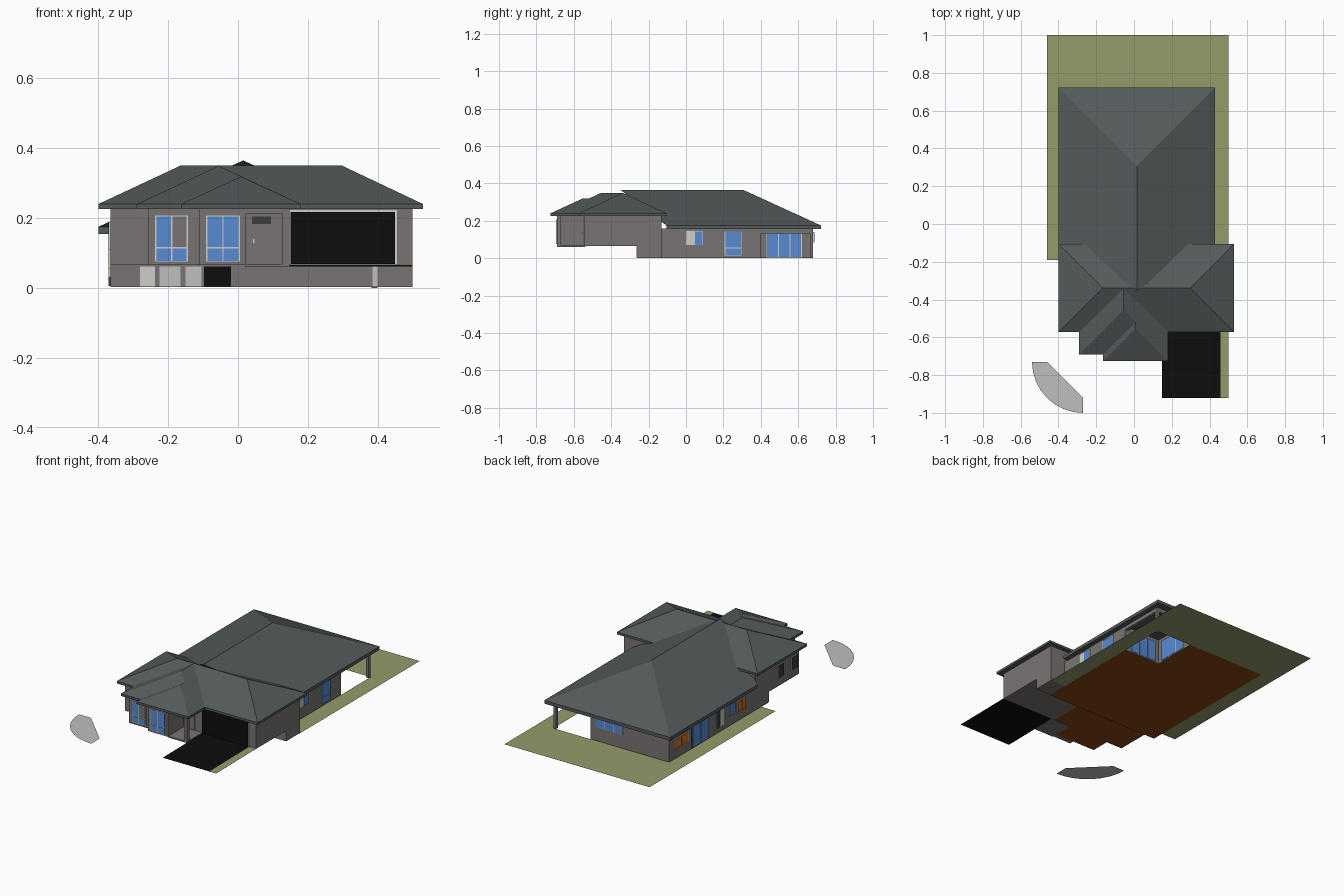
import bpy, bmesh, math

if "Cube" in bpy.data.objects:
    bpy.data.objects.remove(bpy.data.objects["Cube"])


def mat(name, r, g, b):
    m = bpy.data.materials.new(name)
    lin = [(c / 255 / 12.92 if c < 10 else ((c / 255 + 0.055) / 1.055) ** 2.4) for c in (r, g, b)]
    m.diffuse_color = (*lin, 1)
    m.use_nodes = True
    m.node_tree.nodes["Principled BSDF"].inputs["Base Color"].default_value = m.diffuse_color
    return m


WALL = mat("wall_grey", 122, 116, 116)
ROOF = mat("roof_slate", 84, 90, 91)
LAWN = mat("lawn_green", 148, 156, 107)
BLACK = mat("black", 13, 13, 13)
GLASS = mat("glass_blue", 88, 138, 210)
FRAME = mat("frame_cream", 205, 206, 200)
FLOOR = mat("floor_brown", 135, 70, 18)
ORANGE = mat("timber_orange", 205, 115, 35)
PALE = mat("pale_grey", 188, 192, 188)
DARK = mat("dark_grey", 60, 60, 62)


def mesh(name, verts, faces, m):
    me = bpy.data.meshes.new(name)
    me.from_pydata(verts, [], faces)
    bm = bmesh.new()
    bm.from_mesh(me)
    if len(faces) > 1:
        bmesh.ops.recalc_face_normals(bm, faces=bm.faces)
    bm.to_mesh(me)
    bm.free()
    me.materials.append(m)
    ob = bpy.data.objects.new(name, me)
    bpy.context.collection.objects.link(ob)
    return ob


def box(name, x0, x1, y0, y1, z0, z1, m):
    v = [(x, y, z) for z in (z0, z1) for x, y in ((x0, y0), (x1, y0), (x1, y1), (x0, y1))]
    f = [(0, 1, 2, 3), (4, 5, 6, 7)] + [(i, (i + 1) % 4, (i + 1) % 4 + 4, i + 4) for i in range(4)]
    return mesh(name, v, f, m)


def sheet(name, x0, x1, y0, y1, z, m):
    return mesh(name, [(x0, y0, z), (x1, y0, z), (x1, y1, z), (x0, y1, z)], [(0, 1, 2, 3)], m)


def plate(name, side, p, a0, a1, z0, z1, m, t=0.004):
    """Thin plate standing proud of a wall at p, facing the given side."""
    lo, hi = (p - t, p + 0.001) if side[0] == "-" else (p - 0.001, p + t)
    if side[1] == "x":
        return box(name, lo, hi, a0, a1, z0, z1, m)
    return box(name, a0, a1, lo, hi, z0, z1, m)


def window(name, side, p, a0, a1, z0, z1, cols=2, transom=None, mats=(GLASS,), frame=FRAME):
    """Frame plate with a grid of panes; mats are used column by column."""
    plate(name + "_frame", side, p, a0, a1, z0, z1, frame)
    g = 0.004
    rows = [z0, transom, z1] if transom else [z0, z1]
    w = (a1 - a0 - g) / cols
    k = 0
    for c in range(cols):
        for r in range(len(rows) - 1):
            plate(name + "_pane", side, p, a0 + g + c * w, a0 + (c + 1) * w,
                  rows[r] + g / 2, rows[r + 1] - g / 2, mats[k % len(mats)], 0.006)
            k += 1


def roof(name, x0, x1, y0, y1, z, ridge_a, ridge_b, drop=0.014):
    """Hip roof with fascia; the ridge runs along y (a front, b back) or x (a left, b right)."""
    v = [(x, y, h) for h in (z - drop, z) for x, y in ((x0, y0), (x1, y0), (x1, y1), (x0, y1))]
    v += [ridge_a, ridge_b]
    f = [(0, 1, 2, 3)] + [(i, (i + 1) % 4, (i + 1) % 4 + 4, i + 4) for i in range(4)]
    if ridge_a[0] == ridge_b[0]:
        f += [(4, 5, 8), (5, 6, 9, 8), (6, 7, 9), (7, 4, 8, 9)]
    else:
        f += [(4, 5, 9, 8), (5, 6, 9), (6, 7, 8, 9), (7, 4, 8)]
    return mesh(name, v, f, ROOF)


# Roofs
roof("back_roof", -0.4, 0.43, -0.105, 0.722, 0.175, (0.015, -0.35, 0.365), (0.015, 0.307, 0.365), 0.02)
roof("front_roof", -0.4, 0.53, -0.572, -0.105, 0.24, (-0.165, -0.339, 0.35), (0.298, -0.339, 0.35))
roof("bay_roof", -0.29, 0.18, -0.69, -0.34, 0.24, (-0.055, -0.455, 0.349), (-0.055, -0.34, 0.349))
roof("porch_roof", -0.163, 0.18, -0.725, -0.5, 0.24, (0.008, -0.553, 0.319), (0.008, -0.5, 0.319))

# Ground
sheet("lawn_left", -0.46, -0.365, -0.19, 1.0, 0, LAWN)
sheet("lawn_back", -0.365, 0.5, 0.68, 1.0, 0, LAWN)
sheet("lawn_right", 0.4, 0.5, -0.13, 0.68, 0, LAWN)
mesh("driveway", [(0.147, -0.92, 0.062), (0.5, -0.92, 0.062), (0.5, -0.545, 0.066), (0.147, -0.545, 0.066)],
     [(0, 1, 2, 3)], BLACK)
mesh("lawn_strip", [(0.458, -0.92, 0.064), (0.5, -0.92, 0.064), (0.5, -0.545, 0.068), (0.458, -0.545, 0.068)],
     [(0, 1, 2, 3)], LAWN)
arc = [(-0.27 - 0.27 * math.cos(i * math.pi / 16), -0.73 - 0.27 * math.sin(i * math.pi / 16), 0.065)
       for i in range(9)]
mesh("paving_arc", arc + [(-0.27, -0.92, 0.065), (-0.46, -0.73, 0.065)], [tuple(range(11))], PALE)

# Rear house body, leaving the patio corner open
TOP = 0.16
box("rear_walls", -0.365, 0.4, -0.13, 0.4, 0.002, TOP, WALL)
box("rear_wing_walls", -0.365, 0.155, 0.4, 0.68, 0.002, TOP, WALL)
sheet("rear_floor", -0.365, 0.4, -0.26, 0.4, 0, FLOOR)
sheet("rear_wing_floor", -0.365, 0.155, 0.4, 0.68, 0, FLOOR)
box("retaining_wall", -0.365, 0.5, -0.26, -0.13, 0.002, 0.066, WALL)

# Patio post and beams
box("patio_post", 0.382, 0.4, 0.662, 0.68, 0, TOP, WALL)
box("patio_beam_side", 0.382, 0.4, 0.4, 0.68, 0.132, TOP, WALL)
box("patio_beam_back", 0.155, 0.4, 0.662, 0.68, 0.132, TOP, WALL)

# Front house body on the raised floor
H0, H1 = 0.065, 0.23
box("front_walls", -0.365, 0.14, -0.545, -0.13, H0, H1, WALL)
box("garage_walls", 0.14, 0.5, -0.545, -0.13, H0, H1, WALL)
box("bay_walls", -0.257, 0.02, -0.66, -0.54, H0, H1, WALL)
box("entry_bay_walls", -0.11, 0.022, -0.69, -0.54, H0, H1, WALL)
sheet("front_floor", -0.365, 0.13, -0.545, -0.262, H0 - 0.002, FLOOR)
sheet("bay_floor", -0.257, 0.02, -0.66, -0.545, H0 - 0.002, FLOOR)
box("porch_slab", 0.02, 0.147, -0.69, -0.54, H0 - 0.004, H0 + 0.004, WALL)
box("porch_post", 0.127, 0.147, -0.69, -0.667, H0, H1, WALL)
box("porch_beam", 0.02, 0.147, -0.69, -0.667, 0.212, H1, WALL)

# Front openings
window("bay_window", "-y", -0.66, -0.237, -0.143, 0.075, 0.207, 2, 0.115, (GLASS, GLASS, GLASS, WALL))
window("entry_window", "-y", -0.69, -0.092, 0.006, 0.075, 0.207, 2, 0.115)
plate("entry_door", "-y", -0.545, 0.038, 0.096, 0.07, 0.206, WALL)
plate("entry_door_top_light", "-y", -0.545, 0.04, 0.094, 0.183, 0.205, DARK, 0.006)
plate("entry_door_handle", "-y", -0.545, 0.043, 0.047, 0.128, 0.14, FRAME, 0.008)
plate("garage_door_frame", "-y", -0.545, 0.147, 0.455, 0.068, 0.223, FRAME)
plate("garage_door", "-y", -0.545, 0.15, 0.449, 0.068, 0.217, BLACK, 0.007)

# Lower front wall details
for i, (a, b, m) in enumerate([(-0.28, -0.238, FRAME), (-0.225, -0.165, PALE), (-0.15, -0.105, PALE),
                               (-0.098, -0.02, BLACK), (0.385, 0.4, PALE)]):
    plate("lower_panel_%d" % i, "-y", -0.26, a, b, 0.004, 0.062, m)

# Right side windows
window("right_small_window", "+x", 0.4, 0.0, 0.092, 0.07, 0.145, 2, None, (FRAME, GLASS))
window("right_tall_window", "+x", 0.4, 0.207, 0.298, 0.014, 0.144, 1, 0.055)

# Patio doors and back window
window("patio_door_back", "+y", 0.4, 0.18, 0.36, 0.005, 0.135, 3)
window("patio_door_side", "+x", 0.155, 0.43, 0.62, 0.005, 0.135, 3)
window("back_window", "+y", 0.68, -0.06, 0.12, 0.085, 0.14, 3)

# Left side windows
window("left_timber_window", "-x", -0.365, 0.5, 0.64, 0.06, 0.12, 2, None, (ORANGE,))
window("left_sliding_door", "-x", -0.365, 0.31, 0.47, 0.005, 0.135, 2, None, (GLASS,), DARK)
window("left_tall_window", "-x", -0.365, 0.17, 0.245, 0.03, 0.135, 2, None, (FRAME, DARK))
window("left_mid_window", "-x", -0.365, 0.055, 0.12, 0.06, 0.13, 1)
window("left_small_window", "-x", -0.365, -0.04, 0.04, 0.055, 0.12, 2, None, (ORANGE,))
for y in (-0.53, -0.4):
    window("left_front_window", "-x", -0.365, y, y + 0.06, 0.11, 0.19, 1, None, (DARK,))
